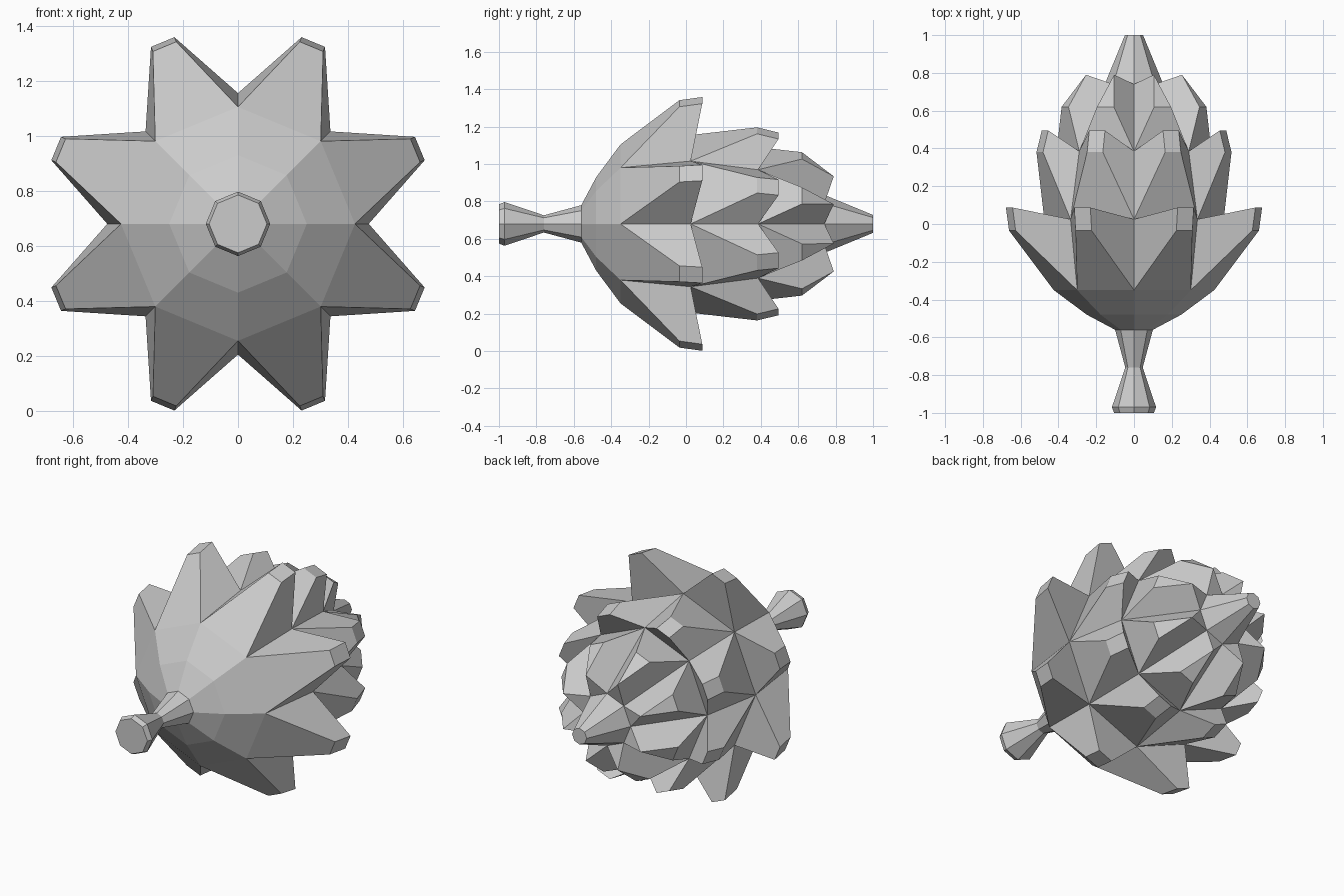
import bpy, bmesh, math
from mathutils import Vector

cube = bpy.data.objects.get("Cube")
if cube:
    bpy.data.objects.remove(cube, do_unlink=True)

SIDES = 8
STEP = math.tau / SIDES
AXIS_Z = 0.68

grey = bpy.data.materials.new("plain grey")
grey.use_nodes = True
colour = (0.6, 0.6, 0.6, 1)
grey.diffuse_color = colour
grey.node_tree.nodes["Principled BSDF"].inputs["Base Color"].default_value = colour


def place(angle, r, y, side=0.0):
    """Point around the lengthwise axis, shifted sideways along the tangent."""
    c, s = math.cos(angle), math.sin(angle)
    return Vector((r * c - side * s, y, AXIS_Z + r * s + side * c))


def ring(bm, r, y):
    return [bm.verts.new(place(i * STEP, r, y)) for i in range(SIDES)]


def bridge(bm, a, b):
    for i in range(SIDES):
        j = (i + 1) % SIDES
        bm.faces.new((a[i], a[j], b[j], b[i]))


def lathe(bm, profile):
    """Eight-sided skin through (radius, y) pairs; returns first and last ring."""
    rings = [ring(bm, r, y) for r, y in profile]
    for a, b in zip(rings, rings[1:]):
        bridge(bm, a, b)
    return rings[0], rings[-1]


def scale_layer(bm, base, front, back, valley):
    """Ring of pointed scales growing from base, ending on a new valley ring."""
    end = ring(bm, *valley)
    tips = []
    for i in range(SIDES):
        a = (i + 0.5) * STEP
        row = []
        for r, y, half in (front, back):
            if half:
                row.append([bm.verts.new(place(a, r, y, s * half)) for s in (-1, 1)])
            else:
                row.append([bm.verts.new(place(a, r, y))] * 2)
        tips.append(row)

    def face(*verts):
        bm.faces.new(list(dict.fromkeys(verts)))

    for i, ((f0, f1), (b0, b1)) in enumerate(tips):
        j = (i + 1) % SIDES
        face(base[i], base[j], f1, f0)      # outer slope
        face(f0, f1, b1, b0)                # blunt tip
        face(base[i], f0, b0, end[i])       # flanks
        face(base[j], end[j], b1, f1)
        face(b0, b1, end[j], end[i])        # underside
    return end


def finish(bm, name):
    bmesh.ops.recalc_face_normals(bm, faces=bm.faces[:])
    mesh = bpy.data.meshes.new(name)
    bm.to_mesh(mesh)
    bm.free()
    mesh.materials.append(grey)
    obj = bpy.data.objects.new(name, mesh)
    bpy.context.collection.objects.link(obj)


# Stalk with a flared end
bm = bmesh.new()
first, last = lathe(bm, [(0.105, -1), (0.117, -0.97), (0.046, -0.76), (0.1, -0.56)])
bm.faces.new(first)
bm.faces.new(last)
finish(bm, "stalk")

# Scaly cone: rounded cup, three layers of scales, pointed end
bm = bmesh.new()
first, last = lathe(bm, [(0.1, -0.56), (0.25, -0.48), (0.425, -0.35)])
bm.faces.new(first)
layers = [
    ((0.697, -0.035, 0.046), (0.715, 0.087, 0.046), (0.475, 0.025)),
    ((0.54, 0.38, 0.045), (0.51, 0.495, 0.045), (0.41, 0.385)),
    ((0.395, 0.62, 0.048), (0.275, 0.79, 0), (0.155, 0.74)),
]
for front, back, valley in layers:
    last = scale_layer(bm, last, front, back, valley)
point = ring(bm, 0.048, 1)
bridge(bm, last, point)
bm.faces.new(point)
finish(bm, "cone_scales")
